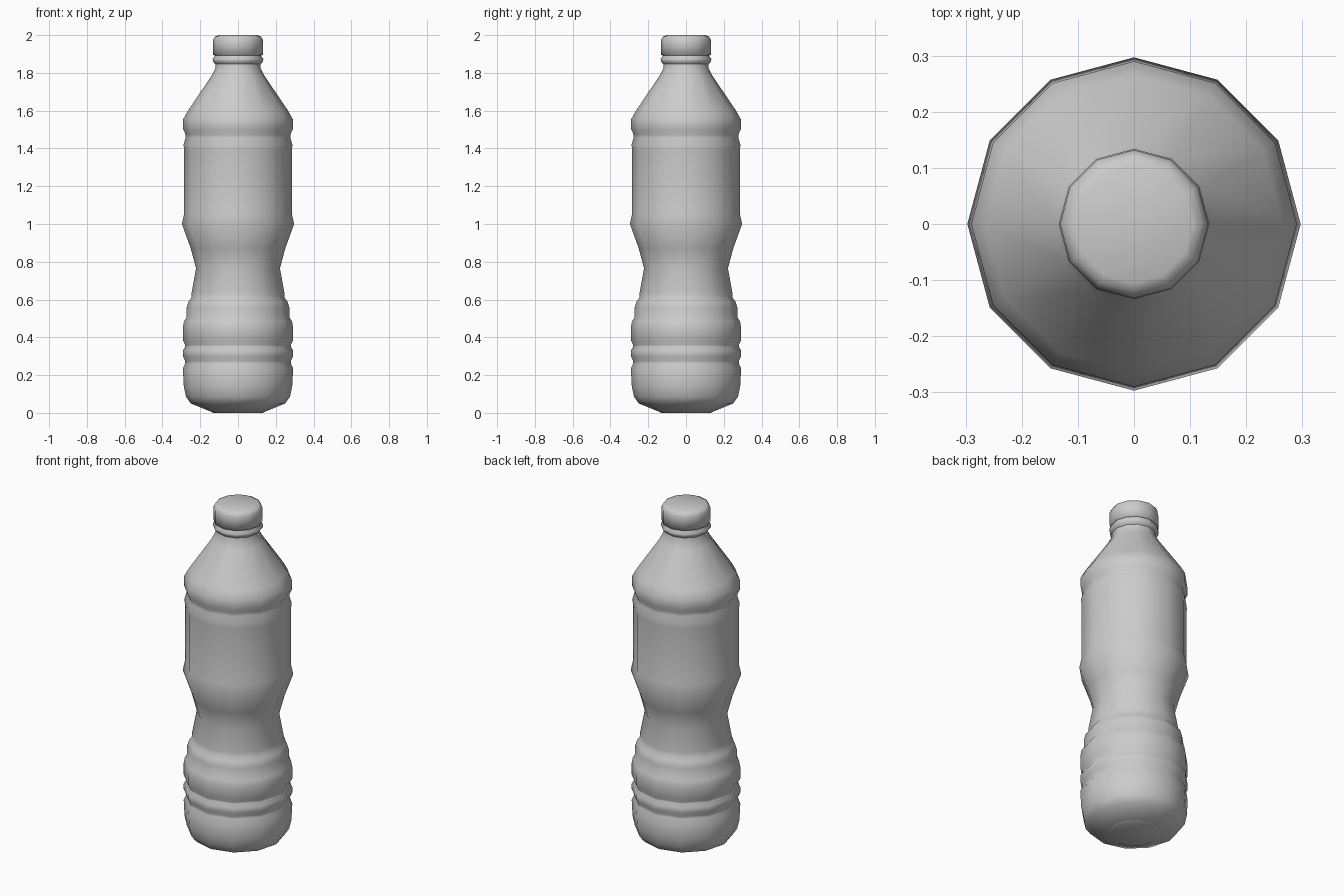
import bpy, bmesh, math

if "Cube" in bpy.data.objects:
    bpy.data.objects.remove(bpy.data.objects["Cube"])

SIDES = 12


def material(name, rgb):
    m = bpy.data.materials.new(name)
    m.diffuse_color = (*rgb, 1)
    m.use_nodes = True
    m.node_tree.nodes["Principled BSDF"].inputs["Base Color"].default_value = m.diffuse_color
    return m


def lathe(name, profile, mat, cap_bottom=False, cap_top=False):
    """Revolve (radius, height) points around z."""
    bm = bmesh.new()
    rings = []
    for r, z in profile:
        rings.append([bm.verts.new((r * math.cos(2 * math.pi * i / SIDES),
                                    r * math.sin(2 * math.pi * i / SIDES), z))
                      for i in range(SIDES)])
    for a, b in zip(rings, rings[1:]):
        for i in range(SIDES):
            j = (i + 1) % SIDES
            bm.faces.new((a[i], a[j], b[j], b[i]))
    if cap_bottom:
        bm.faces.new(rings[0][::-1])
    if cap_top:
        bm.faces.new(rings[-1])
    for f in bm.faces:
        f.smooth = True
    mesh = bpy.data.meshes.new(name)
    bm.to_mesh(mesh)
    bm.free()
    mesh.materials.append(mat)
    ob = bpy.data.objects.new(name, mesh)
    bpy.context.collection.objects.link(ob)
    return ob


grey = material("plain grey", (0.6, 0.6, 0.6))

# Bottle body: base, ribbed grip, waist, label band, shoulder, neck
lathe("bottle_body", [
    (0.14, 0.005), (0.25, 0.05), (0.275, 0.085), (0.287, 0.14),
    (0.292, 0.235), (0.28, 0.26), (0.28, 0.275), (0.292, 0.30),
    (0.292, 0.33), (0.28, 0.35), (0.28, 0.36), (0.292, 0.385),
    (0.292, 0.45), (0.286, 0.485), (0.273, 0.505), (0.273, 0.555),
    (0.262, 0.59), (0.246, 0.61), (0.246, 0.635), (0.222, 0.765),
    (0.25, 0.87), (0.297, 1.0), (0.285, 1.055), (0.285, 1.385),
    (0.288, 1.42), (0.278, 1.455), (0.278, 1.475), (0.29, 1.50),
    (0.29, 1.555), (0.265, 1.60), (0.14, 1.785), (0.12, 1.825),
    (0.118, 1.85)], grey, cap_bottom=True)

# Tamper ring under the cap
lathe("neck_ring", [
    (0.117, 1.845), (0.133, 1.86), (0.134, 1.875), (0.122, 1.89),
    (0.122, 1.90)], grey)

# Screw cap
lathe("cap", [
    (0.115, 1.89), (0.132, 1.895), (0.132, 1.975), (0.122, 1.992),
    (0.105, 2.0)], grey, cap_bottom=True, cap_top=True)

# Centred underside of the base
lathe("base_disc", [(0.13, 0.0), (0.14, 0.005)], grey, cap_bottom=True)
